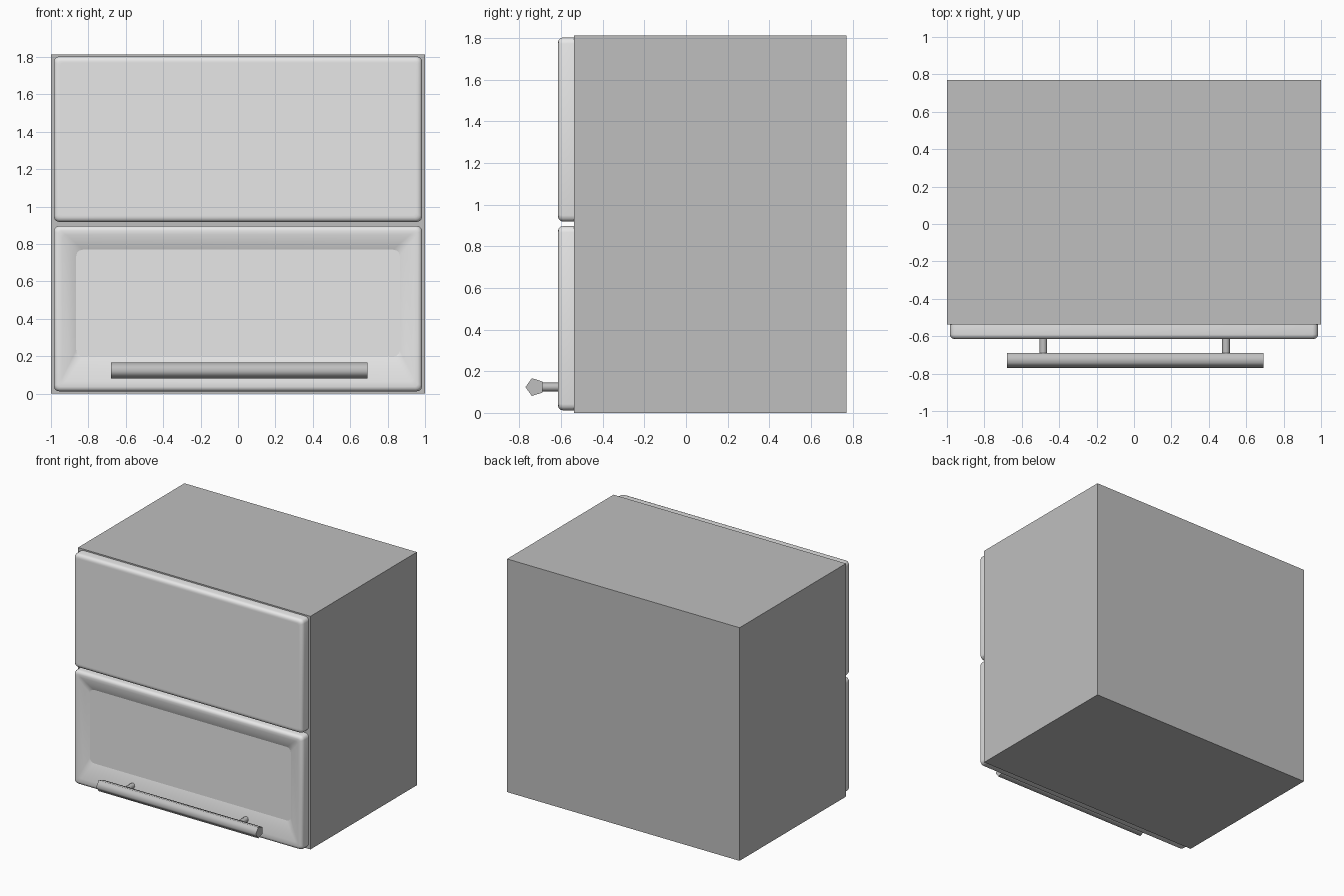
import bpy, bmesh, math

if "Cube" in bpy.data.objects:
    bpy.data.objects.remove(bpy.data.objects["Cube"])


def material(name, v):
    m = bpy.data.materials.new(name)
    m.diffuse_color = (v, v, v, 1)
    m.use_nodes = True
    m.node_tree.nodes["Principled BSDF"].inputs["Base Color"].default_value = m.diffuse_color
    return m


BODY = material("mid grey", 0.52)
DOOR = material("light grey", 0.8)


def finish(name, bm, mat, angle=None):
    bmesh.ops.recalc_face_normals(bm, faces=bm.faces[:])
    me = bpy.data.meshes.new(name)
    bm.to_mesh(me)
    bm.free()
    ob = bpy.data.objects.new(name, me)
    bpy.context.collection.objects.link(ob)
    me.materials.append(mat)
    if angle:
        bpy.ops.object.select_all(action='DESELECT')
        ob.select_set(True)
        bpy.context.view_layer.objects.active = ob
        bpy.ops.object.shade_smooth_by_angle(angle=math.radians(angle))
    return ob


def ring(x, z0, z1, c, y, n=3):
    """Rounded rectangle facing the front; n steps per corner."""
    pts = []
    for cx, cz, a0 in ((x - c, z1 - c, 0), (-x + c, z1 - c, 90),
                       (-x + c, z0 + c, 180), (x - c, z0 + c, 270)):
        for i in range(n + 1):
            a = math.radians(a0 + 90 * i / n)
            pts.append((cx + c * math.cos(a), y, cz + c * math.sin(a)))
    return pts


def loft(name, rings, mat, angle, caps=(True, True)):
    bm = bmesh.new()
    vs = [[bm.verts.new(p) for p in r] for r in rings]
    for a, b in zip(vs, vs[1:]):
        for i in range(len(a)):
            j = (i + 1) % len(a)
            bm.faces.new((a[i], a[j], b[j], b[i]))
    if caps[0]:
        bm.faces.new(vs[0])
    if caps[1]:
        bm.faces.new(vs[-1])
    return finish(name, bm, mat, angle)


def shell(z0, z1):
    """Side wall and rounded front edge of a door."""
    r = 0.025
    out = [ring(0.985, z0, z1, 0.03, -0.535)]
    for i in range(4):
        a = math.radians(30 * i)
        d = r * (1 - math.cos(a))
        out.append(ring(0.985 - d, z0 + d, z1 - d, 0.03 - d * 0.6,
                        -0.615 + r * (1 - math.sin(a))))
    return out


# Cabinet box
bm = bmesh.new()
bmesh.ops.create_cube(bm, size=1)
for v in bm.verts:
    v.co = (v.co.x * 2, 0.77 if v.co.y > 0 else -0.538, (v.co.z + 0.5) * 1.813)
finish("cabinet_body", bm, BODY)

# Plain upper door
loft("upper_door", shell(0.918, 1.803) + [ring(0.95, 0.953, 1.768, 0.015, -0.615)], DOOR, 40)

# Lower door: frame sloping in to a recessed panel
frame = shell(0.012, 0.897)
for x, z0, z1, c, y in ((0.94, 0.065, 0.85, 0.02, -0.612),
                        (0.90, 0.135, 0.81, 0.027, -0.603),
                        (0.865, 0.198, 0.77, 0.035, -0.585)):
    frame.append(ring(x, z0, z1, c, y))
loft("lower_door_frame", frame, DOOR, 40, (True, False))
loft("lower_door_panel", [ring(0.865, 0.198, 0.77, 0.035, -0.576),
                          ring(0.865, 0.198, 0.77, 0.035, -0.585)], DOOR, 30)

# Five-sided handle bar
bar = [[(x, -0.726 - 0.045 * math.cos(math.tau * i / 5),
         0.124 + 0.045 * math.sin(math.tau * i / 5)) for i in range(5)]
       for x in (-0.68, 0.693)]
loft("handle_bar", bar, BODY, 75)

# Handle posts
for side, x in (("left", -0.485), ("right", 0.492)):
    post = [[(x + 0.021 * math.cos(math.tau * i / 8), y,
              0.124 + 0.021 * math.sin(math.tau * i / 8)) for i in range(8)]
            for y in (-0.59, -0.71)]
    loft("handle_post_" + side, post, BODY, 50)
